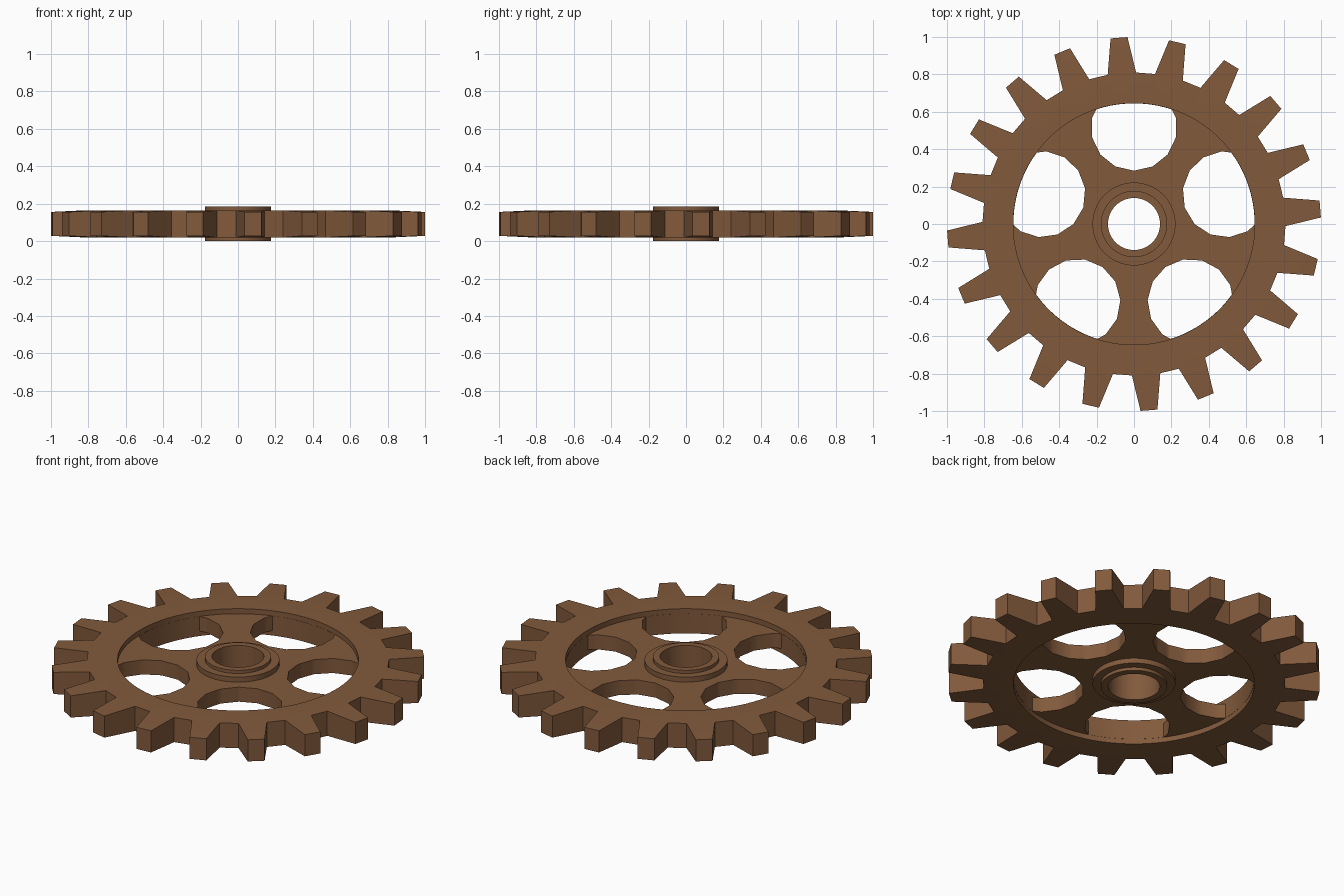
import bpy, bmesh, math

if "Cube" in bpy.data.objects:
    bpy.data.objects.remove(bpy.data.objects["Cube"])

TEETH, STEP = 20, math.radians(4.5)
N = TEETH * 4
MID = 0.092                      # middle plane of the gear
R_RIM = 0.646                    # inner radius of the raised rim

brown = bpy.data.materials.new("brown")
brown.diffuse_color = (0.223, 0.102, 0.045, 1)
brown.use_nodes = True
brown.node_tree.nodes["Principled BSDF"].inputs["Base Color"].default_value = brown.diffuse_color


def polar(r, a, z):
    return (r * math.cos(a), r * math.sin(a), z)


def finish(bm, name):
    bmesh.ops.recalc_face_normals(bm, faces=bm.faces)
    me = bpy.data.meshes.new(name)
    bm.to_mesh(me)
    bm.free()
    me.materials.append(brown)
    ob = bpy.data.objects.new(name, me)
    bpy.context.collection.objects.link(ob)
    return ob


# Gear body: rings from the upper root, over rim, web, hub and bore, and back below
upper = [(0.81, 0.073), (R_RIM, 0.073), (R_RIM, 0.043), (0.222, 0.043),
         (0.222, 0.073), (0.177, 0.073), (0.177, 0.092), (0.139, 0.092)]
profile = upper + [(r, -h) for r, h in reversed(upper)]
# Root points sit at the feet (outer pair) and under the tip (inner pair) of each tooth
centre = math.radians(4.6)
offsets = [math.radians(d) for d in (-5.4, -2.2, 2.2, 5.4)]
root_angles = [centre + t * 4 * STEP + o for t in range(TEETH) for o in offsets]
even_angles = [centre + (j - 1.5) * STEP for j in range(N)]

bm = bmesh.new()
rings = []
for r, h in profile:
    angles = root_angles if r == 0.81 else even_angles
    rings.append([bm.verts.new(polar(r, a, MID + h)) for a in angles])
for a, b in zip(rings, rings[1:]):
    for j in range(N):
        k = (j + 1) % N
        bm.faces.new((a[j], a[k], b[k], b[j]))

# Teeth: tapered in width and thickness
top, bot = rings[0], rings[-1]
for t in range(TEETH):
    c = centre + t * 4 * STEP
    half = math.radians(2.6)
    tips = []
    for ring, h in ((top, 0.064), (bot, -0.064)):
        r0, r1, r2, r3 = ring[t * 4:t * 4 + 4]
        t1 = bm.verts.new(polar(1.0, c - half, MID + h))
        t2 = bm.verts.new(polar(1.0, c + half, MID + h))
        bm.faces.new((r0, r1, t1))
        bm.faces.new((r1, r2, t2, t1))
        bm.faces.new((r2, r3, t2))
        tips.append((r0, t1, t2, r3))
    for i in range(3):
        bm.faces.new((tips[0][i], tips[0][i + 1], tips[1][i + 1], tips[1][i]))
    j, k = t * 4 + 3, (t * 4 + 4) % N          # gap floor between teeth
    bm.faces.new((top[j], top[k], bot[k], bot[j]))
gear = finish(bm, "gear_wheel")

# Five web openings: 14-sided circles clipped by the rim
bm = bmesh.new()
r_cut = R_RIM - 0.001
hole = []
for k in range(-4, 5):
    a = math.pi + k * math.tau / 14
    hole.append((0.515 + 0.23 * math.cos(a), 0.23 * math.sin(a)))
hole = [p for p in hole if math.hypot(*p) < r_cut]
edge = math.radians(18.3)
hole += [(r_cut * math.cos(a), r_cut * math.sin(a))
         for a in (-edge + 2 * edge * i / 10 for i in range(11))]
# order the outline around the opening's own centre
hole.sort(key=lambda p: math.atan2(p[1], p[0] - 0.5))
for i in range(5):
    rot = math.pi / 2 + i * math.tau / 5
    loops = []
    for z in (-0.1, 0.3):
        loops.append([bm.verts.new(polar(math.hypot(x, y), math.atan2(y, x) + rot, z))
                      for x, y in hole])
    lo, hi = loops
    bm.faces.new(lo)
    bm.faces.new(hi)
    for j in range(len(hole)):
        k = (j + 1) % len(hole)
        bm.faces.new((lo[j], lo[k], hi[k], hi[j]))
cutter = finish(bm, "opening_cutter")
cutter.hide_render = True

mod = gear.modifiers.new("openings", 'BOOLEAN')
mod.operation = 'DIFFERENCE'
mod.solver = 'EXACT'
mod.object = cutter
bpy.context.view_layer.objects.active = gear
gear.select_set(True)
bpy.ops.object.modifier_apply(modifier=mod.name)
bpy.data.objects.remove(cutter, do_unlink=True)
bpy.ops.object.shade_smooth_by_angle(angle=math.radians(28))
